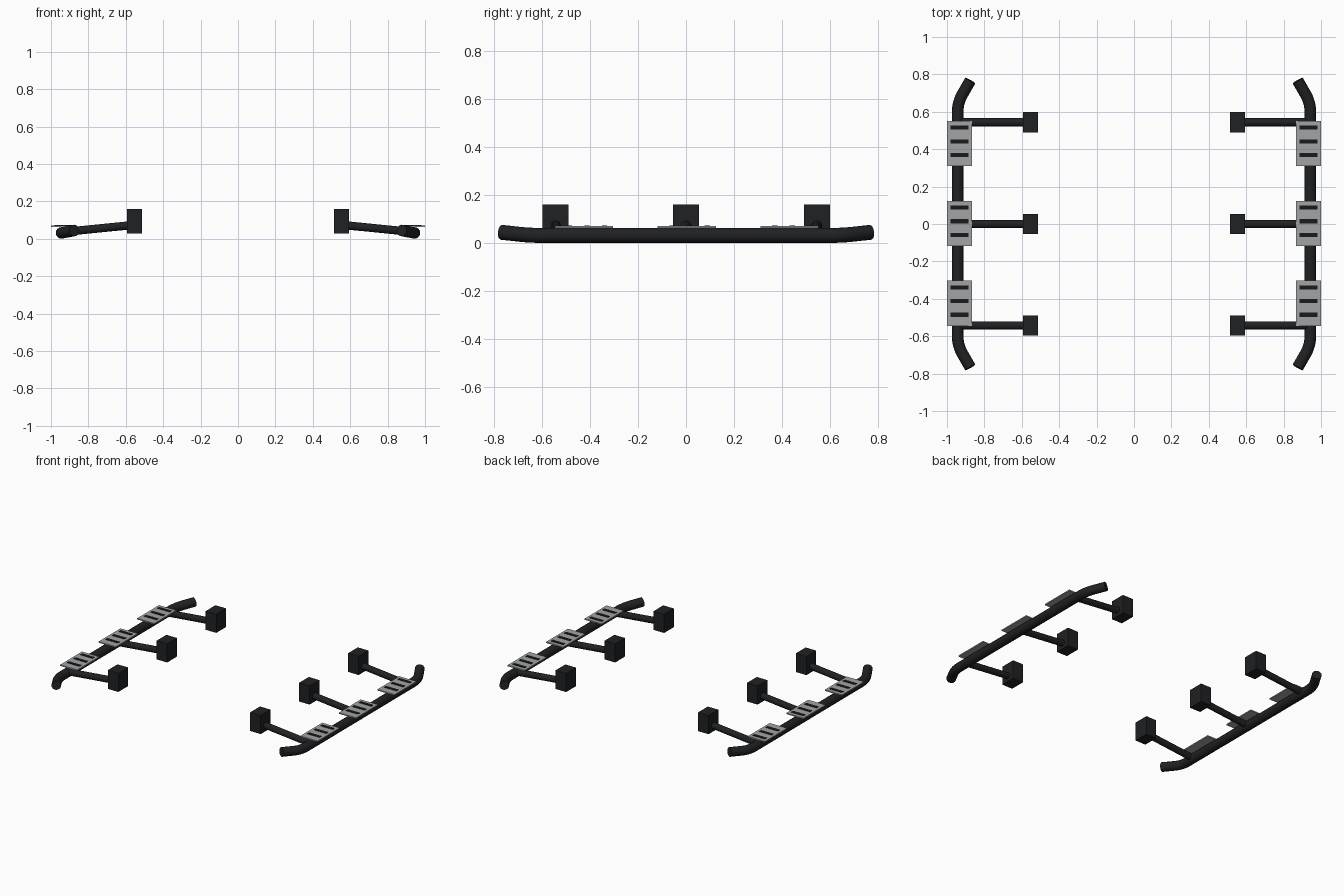
import bpy, bmesh
from math import sin, cos, radians
from mathutils import Matrix, Vector

if "Cube" in bpy.data.objects:
    bpy.data.objects.remove(bpy.data.objects["Cube"])


def material(name, color):
    m = bpy.data.materials.new(name)
    m.diffuse_color = (*color, 1)
    m.use_nodes = True
    m.node_tree.nodes["Principled BSDF"].inputs["Base Color"].default_value = m.diffuse_color
    return m


black = material("black_coat", (0.014, 0.015, 0.017))
steel = material("brushed_steel", (0.36, 0.37, 0.38))
rubber = material("rubber_grip", (0.01, 0.01, 0.011))


def finish(obj, mat):
    # every part is built on the right side and mirrored to the left
    obj.data.materials.clear()
    obj.data.materials.append(mat)
    obj.modifiers.new("mirror", 'MIRROR').use_mirror_merge = False


def box(name, lo, hi, mat):
    lo, hi = Vector(lo), Vector(hi)
    bm = bmesh.new()
    bmesh.ops.create_cube(bm, size=1, matrix=Matrix.Translation((lo + hi) / 2)
                          @ Matrix.Diagonal((*(hi - lo), 1)))
    mesh = bpy.data.meshes.new(name)
    bm.to_mesh(mesh)
    bm.free()
    obj = bpy.data.objects.new(name, mesh)
    bpy.context.collection.objects.link(obj)
    finish(obj, mat)


def tube(name, points, radius, mat):
    cu = bpy.data.curves.new(name, 'CURVE')
    cu.dimensions = '3D'
    cu.bevel_depth = radius
    cu.bevel_resolution = 6
    cu.use_fill_caps = True
    sp = cu.splines.new('POLY')
    sp.points.add(len(points) - 1)
    for p, co in zip(sp.points, points):
        p.co = (*co, 1)
    obj = bpy.data.objects.new(name, cu)
    bpy.context.collection.objects.link(obj)
    bpy.ops.object.select_all(action='DESELECT')
    obj.select_set(True)
    bpy.context.view_layer.objects.active = obj
    bpy.ops.object.convert(target='MESH')
    obj = bpy.context.object
    bm = bmesh.new()
    bm.from_mesh(obj.data)
    bmesh.ops.remove_doubles(bm, verts=bm.verts, dist=1e-5)
    bmesh.ops.recalc_face_normals(bm, faces=bm.faces)
    bm.to_mesh(obj.data)
    bm.free()
    bpy.ops.object.shade_smooth_by_angle(angle=radians(40))
    finish(obj, mat)


# side rail: straight run with both ends bent 30 degrees inward and slightly up
RX, RZ, R, BEND, TILT = 0.943, 0.032, 0.031, 0.19, 0.19
half = []
for i in range(9):
    a = radians(30 * i / 8)
    d = BEND * (1 - cos(a))
    half.append((RX - d, 0.598 + BEND * sin(a), RZ + d * TILT))
half.append((0.875, 0.767, RZ + 0.068 * TILT))
front = [(x, -y, z) for x, y, z in reversed(half)]
tube("side_rail", front + half, R, black)

# support arms and their mounting blocks
for i, y in enumerate((-0.542, 0, 0.544)):
    tube(f"support_arm_{i}", [(RX, y, 0.036), (0.57, y, 0.073)], 0.022, black)
    box(f"mount_block_{i}", (0.512, y - 0.054, 0.03), (0.594, y + 0.054, 0.161), black)

# step plates with three grip strips each
for i, y in enumerate((-0.424, 0.003, 0.43)):
    box(f"step_plate_{i}", (0.866, y - 0.121, 0.063), (1.0, y + 0.121, 0.071), steel)
    for j, dy in enumerate((-0.061, 0.012, 0.085)):
        box(f"grip_strip_{i}_{j}", (0.885, y + dy - 0.011, 0.068),
            (0.981, y + dy + 0.011, 0.074), rubber)
